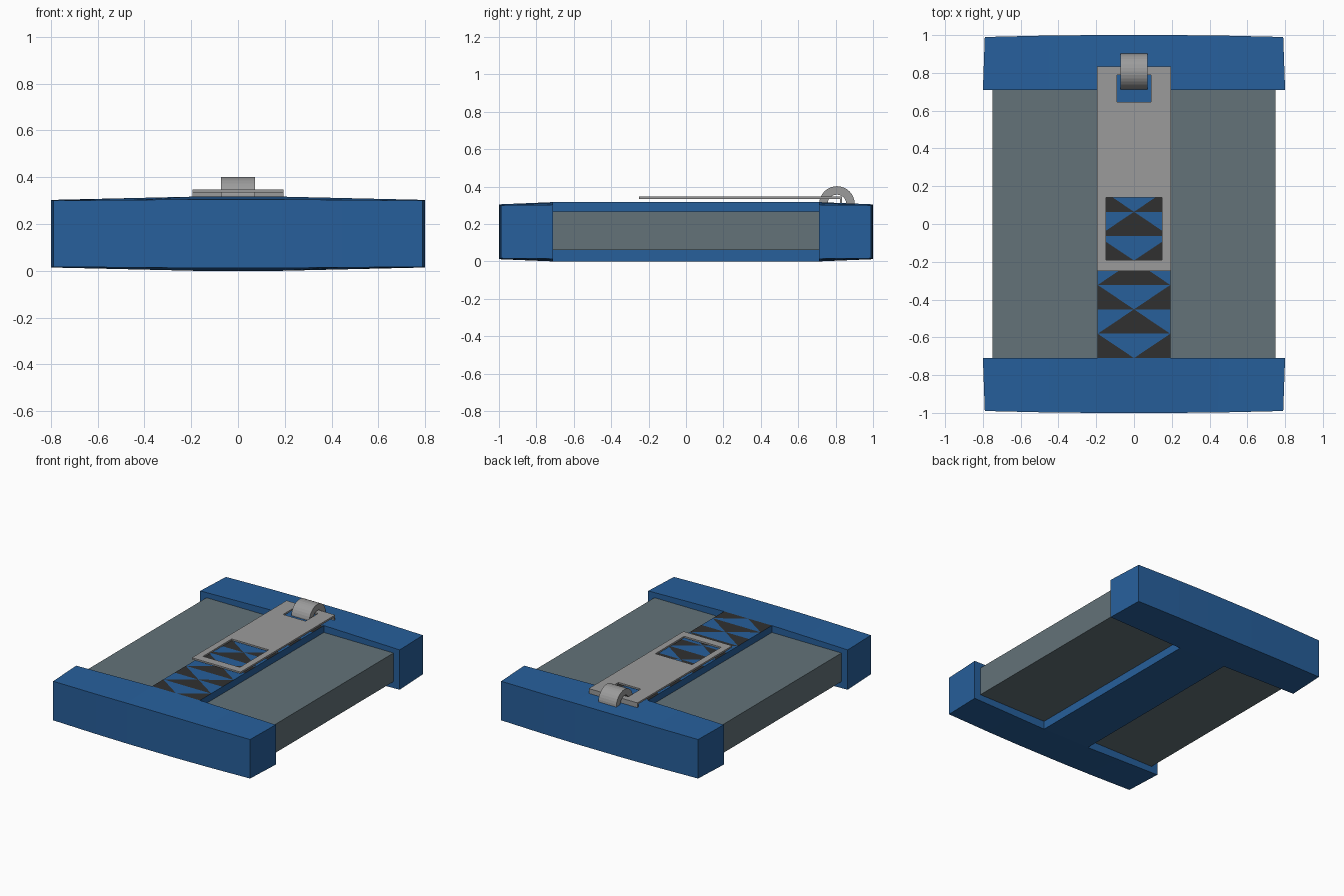
import bpy, bmesh, math

if "Cube" in bpy.data.objects:
    bpy.data.objects.remove(bpy.data.objects["Cube"])


def material(name, rgb):
    m = bpy.data.materials.new(name)
    m.diffuse_color = (*rgb, 1)
    m.use_nodes = True
    m.node_tree.nodes["Principled BSDF"].inputs["Base Color"].default_value = m.diffuse_color
    return m


BLUE = material("blue", (0.02, 0.115, 0.33))
SLATE = material("slate", (0.125, 0.17, 0.19))
DARK = material("dark", (0.03, 0.03, 0.03))
METAL = material("metal", (0.33, 0.33, 0.33))


def finish(name, bm, *mats):
    bmesh.ops.recalc_face_normals(bm, faces=bm.faces)
    me = bpy.data.meshes.new(name)
    bm.to_mesh(me)
    bm.free()
    for m in mats:
        me.materials.append(m)
    ob = bpy.data.objects.new(name, me)
    bpy.context.collection.objects.link(ob)
    return ob


def add_box(bm, x0, x1, y0, y1, z0, z1):
    verts = bmesh.ops.create_cube(bm, size=1)["verts"]
    for v in verts:
        v.co = ((x0 + x1) / 2 + v.co.x * (x1 - x0),
                (y0 + y1) / 2 + v.co.y * (y1 - y0),
                (z0 + z1) / 2 + v.co.z * (z1 - z0))


def loft(bm, rings, closed=False):
    rows = [[bm.verts.new(p) for p in r] for r in rings]
    n = len(rows[0])
    for a, b in zip(rows, rows[1:]):
        for i in range(n):
            j = (i + 1) % n
            bm.faces.new((a[i], a[j], b[j], b[i]))
    bm.faces.new(rows[0])
    bm.faces.new(rows[-1])


# End bars: slightly bowed, tapering outwards
# half stations: inner x, outer x, outer y, inner top z, outer top z
half = [(0.80, 0.79, 0.99, 0.303, 0.300),
        (0.45, 0.445, 0.998, 0.311, 0.303),
        (0.19, 0.19, 1.0, 0.317, 0.305)]
stations = [(-a, -b, c, d, e) for a, b, c, d, e in half] + half[::-1]
for name, s in (("front_end_bar", -1), ("back_end_bar", 1)):
    bm = bmesh.new()
    loft(bm, [[(xi, s * 0.71, 0.317 - zi), (xo, s * yo, 0.317 - zo),
               (xo, s * yo, zo), (xi, s * 0.71, zi)]
              for xi, xo, yo, zi, zo in stations])
    finish(name, bm, BLUE)

# Side panels
for name, s in (("left_panel", -1), ("right_panel", 1)):
    bm = bmesh.new()
    x = sorted((s * 0.18, s * 0.75))
    add_box(bm, x[0], x[1], -0.715, 0.715, 0.06, 0.267)
    finish(name, bm, SLATE)

# Centre strip: box with its top replaced by alternating triangles
W, T, Y, ROWS = 0.192, 0.317, 0.71, 11
bm = bmesh.new()
add_box(bm, -W, W, -Y, Y, 0, T)
bm.normal_update()
bmesh.ops.delete(bm, geom=[f for f in bm.faces if f.normal.z > 0.5], context='FACES')
step = 2 * Y / ROWS


def tri(dark, *pts):
    f = bm.faces.new([bm.verts.new((x, y, T)) for x, y in pts])
    f.material_index = int(dark)


for i in range(ROWS):
    a, b = -Y + i * step, -Y + (i + 1) * step
    apex, base = (a, b) if i % 2 == 0 else (b, a)
    odd = i % 2 == 1
    tri(odd, (-W, base), (W, base), (0, apex))
    for s in (-1, 1):
        tri(not odd, (s * W, base), (s * W, apex), (0, apex))
bmesh.ops.remove_doubles(bm, verts=bm.verts, dist=1e-5)
finish("centre_strip", bm, BLUE, DARK)

# Clip plate with two windows and a turned-down back lip
xs = [-0.195, -0.148, -0.09, 0.09, 0.148, 0.195]
ys = [-0.25, -0.19, 0.14, 0.645, 0.79, 0.835]
bm = bmesh.new()
grid = [[bm.verts.new((x, y, 0.335)) for x in xs] for y in ys]
for j in range(5):
    for i in range(5):
        if (j == 1 and 1 <= i <= 3) or (j == 3 and i == 2):
            continue
        bm.faces.new((grid[j][i], grid[j][i + 1], grid[j + 1][i + 1], grid[j + 1][i]))
ext = bmesh.ops.extrude_face_region(bm, geom=bm.faces[:], use_keep_orig=True)["geom"]
for v in ext:
    if isinstance(v, bmesh.types.BMVert):
        v.co.z = 0.347
add_box(bm, -0.195, 0.195, 0.823, 0.835, 0.312, 0.336)
finish("clip_plate", bm, METAL)

# Hinge arch: half ring holding the plate
SEG, CY, CZ = 16, 0.807, 0.307
bm = bmesh.new()
rings = []
for i in range(SEG + 1):
    t = math.pi * i / SEG
    c, s = math.cos(t), math.sin(t)
    rings.append([(x, CY + r * c, CZ + r * s)
                  for x, r in ((-0.072, 0.05), (-0.072, 0.095), (0.072, 0.095), (0.072, 0.05))])
loft(bm, rings)
finish("hinge_arch", bm, METAL)
